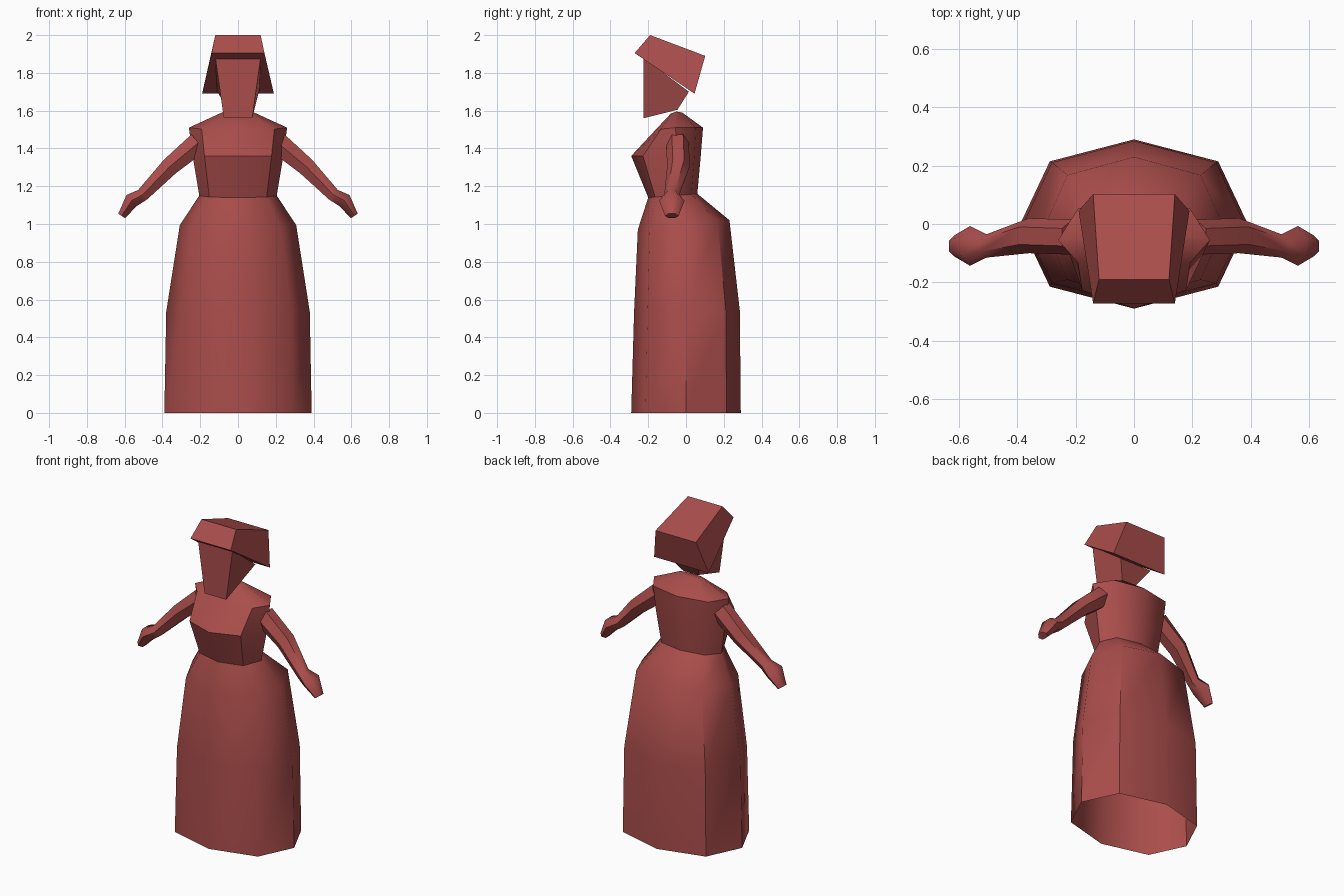
import bpy, bmesh
from mathutils import Vector

if "Cube" in bpy.data.objects:
    bpy.data.objects.remove(bpy.data.objects["Cube"])

mat = bpy.data.materials.new("dark_red")
mat.diffuse_color = (0.40, 0.075, 0.07, 1)
mat.use_nodes = True
mat.node_tree.nodes["Principled BSDF"].inputs["Base Color"].default_value = mat.diffuse_color


def loft(name, rings, cap_start=False, cap_end=False, angle=50, mirror=False):
    """Skin a list of equal-length vertex rings."""
    bm = bmesh.new()
    vs = [[bm.verts.new(p) for p in r] for r in rings]
    n = len(rings[0])
    for a, b in zip(vs, vs[1:]):
        for i in range(n):
            j = (i + 1) % n
            bm.faces.new((a[i], a[j], b[j], b[i]))
    if cap_start:
        bm.faces.new(vs[0][::-1])
    if cap_end:
        bm.faces.new(vs[-1])
    bmesh.ops.recalc_face_normals(bm, faces=bm.faces)
    me = bpy.data.meshes.new(name)
    bm.to_mesh(me)
    bm.free()
    ob = bpy.data.objects.new(name, me)
    bpy.context.collection.objects.link(ob)
    me.materials.append(mat)
    if mirror:
        ob.modifiers.new("Mirror", 'MIRROR')
    bpy.ops.object.select_all(action='DESELECT')
    bpy.context.view_layer.objects.active = ob
    ob.select_set(True)
    bpy.ops.object.shade_smooth_by_angle(angle=angle * 3.14159 / 180)
    return ob


def octagon(rx, yf, yb, zf, zb, ym, zm=None, k=0.74):
    """Body ring: front, side and back points; k sets the diagonals."""
    zm = (zf + zb) / 2 if zm is None else zm
    half = [(0, yf, zf), (k * rx, ym + k * (yf - ym), zm + k * (zf - zm)), (rx, ym, zm),
            (k * rx, ym + k * (yb - ym), zm + k * (zb - zm)), (0, yb, zb)]
    return half + [(-x, y, z) for x, y, z in half[3:0:-1]]


def quad(xf, yf, zf, xb, yb, zb):
    """Head ring: front pair and back pair."""
    return [(-xf, yf, zf), (xf, yf, zf), (xb, yb, zb), (-xb, yb, zb)]


# Skirt, open at the hem
waist = octagon(0.205, -0.20, 0.06, 1.14, 1.16, -0.06)
loft("skirt", [
    octagon(0.39, -0.29, 0.29, 0, 0, 0),
    octagon(0.38, -0.275, 0.285, 0.53, 0.54, 0),
    octagon(0.308, -0.255, 0.23, 0.97, 1.02, -0.01),
    waist])

# Bodice from waist over bust and shoulders to the neck
loft("bodice", [
    waist,
    octagon(0.24, -0.29, 0.078, 1.36, 1.36, -0.05),
    octagon(0.26, -0.16, 0.09, 1.50, 1.51, -0.055, 1.51),
    octagon(0.075, -0.08, -0.02, 1.585, 1.59, -0.05, 1.595)], cap_end=True)

# Face
loft("face", [
    quad(0.075, -0.225, 1.56, 0.05, -0.045, 1.605),
    quad(0.12, -0.225, 1.88, 0.11, 0.015, 1.70)], True, True, 40)

# Bonnet, a tilted tapering box
loft("bonnet", [
    quad(0.14, -0.272, 1.905, 0.19, 0.045, 1.69),
    quad(0.12, -0.19, 2.0, 0.14, 0.102, 1.89)], True, True, 62)

# Arms: six-sided tube ending in a flat mitten hand
path = [((0.21, -0.045, 1.43), 0.060, 0.060),
        ((0.36, -0.04, 1.305), 0.060, 0.050),
        ((0.505, -0.075, 1.155), 0.040, 0.036),
        ((0.562, -0.075, 1.125), 0.068, 0.042),
        ((0.616, -0.075, 1.043), 0.036, 0.022)]
sides = [(1, 0), (0.5, 0.87), (-0.5, 0.87), (-1, 0), (-0.5, -0.87), (0.5, -0.87)]
pts = [Vector(p[0]) for p in path]
rings = []
for i, (c, wy, wt) in enumerate(path):
    d = pts[min(i + 1, len(pts) - 1)] - pts[max(i - 1, 0)]
    d.y = 0
    nrm = Vector((-d.z, 0, d.x)).normalized()
    rings.append([Vector(c) + Vector((0, wy * a, 0)) + nrm * wt * 1.1 * b for a, b in sides])
loft("arms", rings, True, True, 50, mirror=True)
